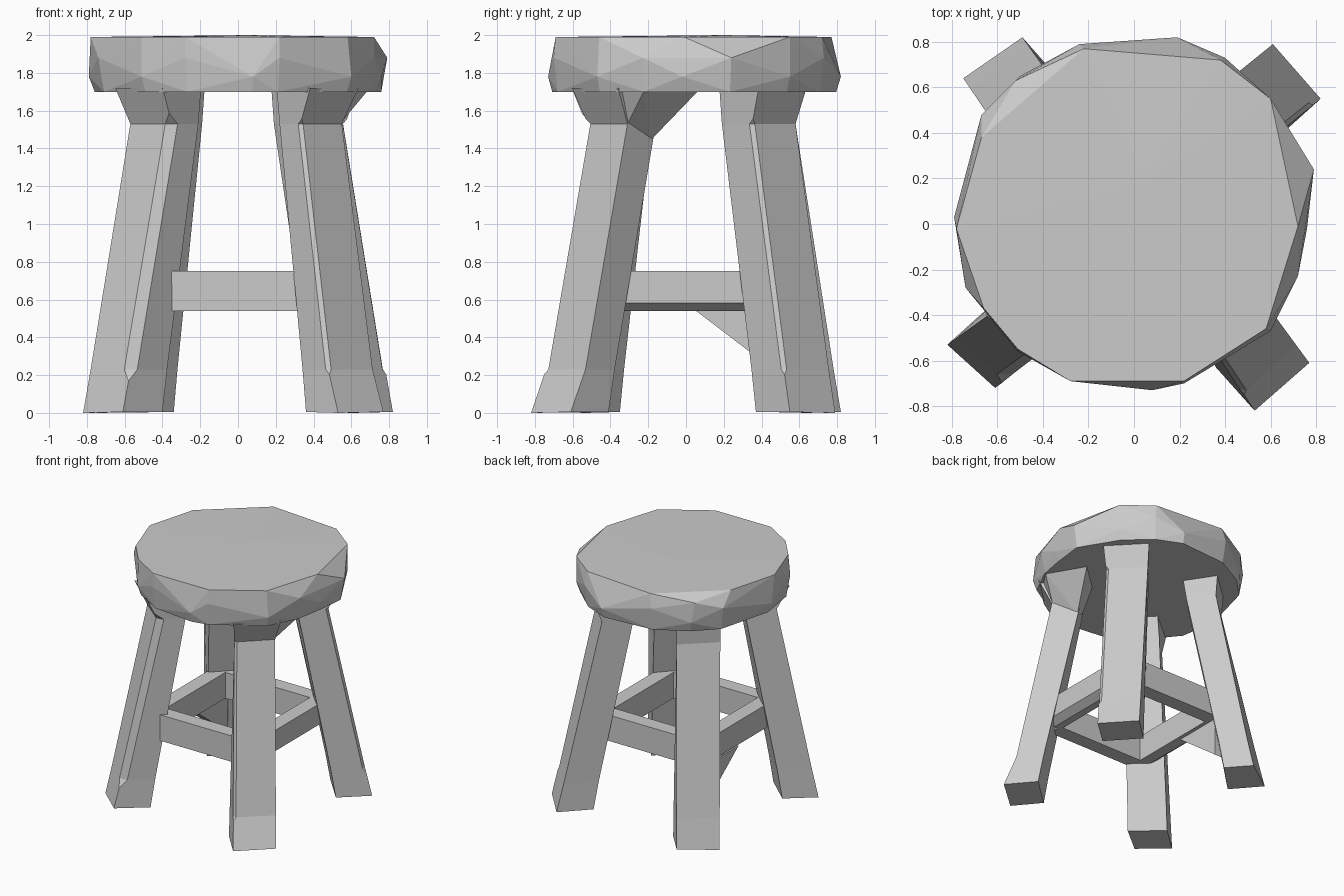
import bpy, bmesh
from mathutils import Matrix, Vector
from math import radians

if "Cube" in bpy.data.objects:
    bpy.data.objects.remove(bpy.data.objects["Cube"])


def finish(name, bm):
    bmesh.ops.recalc_face_normals(bm, faces=bm.faces[:])
    mesh = bpy.data.meshes.new(name)
    bm.to_mesh(mesh)
    bm.free()
    obj = bpy.data.objects.new(name, mesh)
    bpy.context.collection.objects.link(obj)
    return obj


def hull(name, points):
    bm = bmesh.new()
    verts = [bm.verts.new(p) for p in points]
    res = bmesh.ops.convex_hull(bm, input=verts)
    junk = {g for g in res["geom_interior"] + res["geom_unused"]
            if isinstance(g, bmesh.types.BMVert)}
    bmesh.ops.delete(bm, geom=list(junk), context="VERTS")
    return finish(name, bm)


# Seat: irregular hand-cut disc with a faceted rim, dipping at the back left
rim = [(0.79, 0.24), (0.76, -0.02), (0.72, -0.23), (0.60, -0.47), (0.22, -0.70),
       (0.08, -0.73), (-0.28, -0.69), (-0.51, -0.56), (-0.74, -0.28), (-0.79, 0.03),
       (-0.67, 0.48), (-0.50, 0.65), (-0.24, 0.79), (0.19, 0.82), (0.40, 0.73), (0.60, 0.55)]
top = [(0.72, -0.01), (0.60, 0.55), (0.38, 0.72), (-0.22, 0.77),
       (-0.67, 0.38), (-0.78, -0.02), (-0.66, -0.37), (-0.51, -0.55), (-0.28, -0.69),
       (0.22, -0.69), (0.58, -0.46)]
pts = [(x, y, 1.99) for x, y in top] + [(-0.52, 0.63, 1.94)]
pts += [(x, y, (1.88, 1.78)[i % 2]) for i, (x, y) in enumerate(rim)]
pts += [(x * 0.96, y * 0.97, 1.70) for x, y in rim]
pts.append((0.05, 0.2, 2.0))
hull("seat", pts)


# Legs: tapered square posts (foot corners, neck corners, foot flare, top flare)
# corners 0 and 1 face outwards, 2 and 3 face the middle of the stool
def leg(name, foot, neck, t, flare, chip_corner=None, chip=0.0):
    bm = bmesh.new()
    ankle = [Vector(a).lerp(Vector(b), t if i < 2 else 0.13)
             for i, (a, b) in enumerate(zip(foot, neck))]
    crown = [Vector(c) * (1 + flare if i < 2 else 0.93) for i, c in enumerate(neck)]
    rings = []
    for ring, z in ((foot, 0.005), (ankle, 0.23), (neck, 1.53), (crown, 1.72)):
        rings.append([bm.verts.new((c[0], c[1], z)) for c in ring])
    rings[0][0].co.z = 0
    for a, b in zip(rings, rings[1:]):
        for i in range(4):
            j = (i + 1) % 4
            bm.faces.new((a[i], a[j], b[j], b[i]))
    bm.faces.new(rings[0])
    bm.faces.new(rings[-1])
    bmesh.ops.recalc_face_normals(bm, faces=bm.faces[:])
    # chip one long edge of the post
    if chip_corner is not None:
        edge = bm.edges.get((rings[1][chip_corner], rings[2][chip_corner]))
        bmesh.ops.bevel(bm, geom=[edge], offset=chip, segments=1, affect="EDGES")
    finish(name, bm)


leg("front_right_leg",
    [(0.53, -0.82), (0.77, -0.61), (0.60, -0.41), (0.36, -0.63)],
    [(0.33, -0.52), (0.55, -0.31), (0.39, -0.16), (0.22, -0.35)], 0.26, 0.16, 0, 0.02)
leg("front_left_leg",
    [(-0.82, -0.53), (-0.61, -0.72), (-0.40, -0.55), (-0.62, -0.35)],
    [(-0.57, -0.35), (-0.35, -0.53), (-0.21, -0.37), (-0.40, -0.18)], 0.16, 0.14, 1, 0.045)
leg("back_right_leg",
    [(0.61, 0.79), (0.82, 0.55), (0.62, 0.37), (0.41, 0.60)],
    [(0.35, 0.58), (0.57, 0.35), (0.40, 0.19), (0.19, 0.40)], 0.16, 0.10, 1, 0.02)
leg("back_left_leg",
    [(-0.75, 0.64), (-0.49, 0.82), (-0.34, 0.65), (-0.57, 0.42)],
    [(-0.56, 0.36), (-0.32, 0.58), (-0.19, 0.39), (-0.39, 0.19)], 0.16, 0.02)

# Rails: square ring of stretchers, side ones chipped along the lower edge
for name, angle, chip in (("front_rail", 0, 0.0), ("right_rail", 90, 0.06),
                          ("back_rail", 180, 0.0), ("left_rail", 270, 0.03)):
    rot = Matrix.Rotation(radians(angle), 3, "Z")
    pts = []
    for x in (-0.41, 0.41):
        profile = [(-0.38, 0.75), (-0.50, 0.75), (-0.38, 0.54),
                   (-0.50 + chip, 0.54), (-0.50, 0.54 + chip * 0.7)]
        pts += [rot @ Vector((x, y, z)) for y, z in profile]
    hull(name, pts)

# Brace: wedge under the left rail against the back leg
hull("left_brace", [(x, y, z) for x in (-0.50, -0.41)
                    for y, z in ((0.04, 0.55), (0.46, 0.55), (0.46, 0.23))])

# Bracket: flare joining the front right leg to the seat
hull("front_right_bracket",
     [(0.54, -0.31, 1.53), (0.40, -0.19, 1.44), (0.45, -0.36, 1.52), (0.30, -0.25, 1.50),
      (0.69, -0.22, 1.71), (0.57, -0.40, 1.71), (0.52, 0.07, 1.71), (0.28, -0.15, 1.71)])
